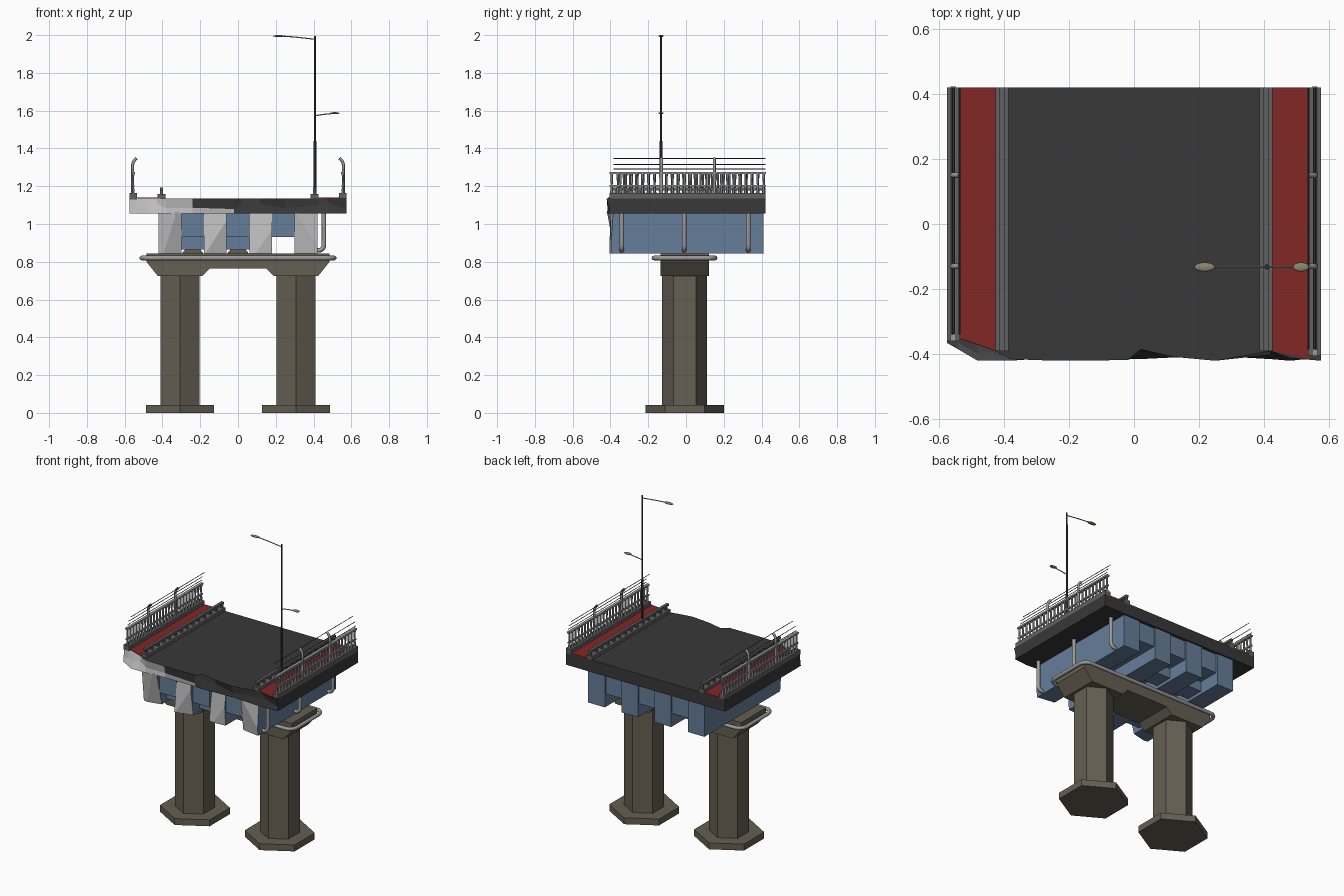
import bpy, bmesh, math, random
from mathutils import Vector, Matrix

if "Cube" in bpy.data.objects:
    bpy.data.objects.remove(bpy.data.objects["Cube"])

random.seed(4)


def material(name, r, g, b):
    m = bpy.data.materials.new(name)
    m.diffuse_color = (r, g, b, 1)
    m.use_nodes = True
    m.node_tree.nodes["Principled BSDF"].inputs["Base Color"].default_value = m.diffuse_color
    return m


ASPHALT = material("asphalt", 0.04, 0.04, 0.04)
RED = material("red_paving", 0.22, 0.02, 0.018)
BLUE = material("blue_steel", 0.13, 0.21, 0.32)
BROWN = material("brown_concrete", 0.13, 0.115, 0.085)
BROKEN = material("broken_concrete", 0.5, 0.5, 0.5)
CURB = material("curb_grey", 0.12, 0.12, 0.12)
METAL = material("metal", 0.33, 0.33, 0.33)
IRON = material("dark_iron", 0.05, 0.05, 0.05)
LAMP = material("lamp_glass", 0.26, 0.24, 0.16)


def finish(name, bm, *mats):
    bmesh.ops.recalc_face_normals(bm, faces=bm.faces)
    me = bpy.data.meshes.new(name)
    bm.to_mesh(me)
    bm.free()
    ob = bpy.data.objects.new(name, me)
    bpy.context.collection.objects.link(ob)
    for m in mats:
        me.materials.append(m)
    return ob


def add_box(bm, x0, x1, y0, y1, z0, z1):
    mat = Matrix.Translation(((x0 + x1) / 2, (y0 + y1) / 2, (z0 + z1) / 2)) \
        @ Matrix.Diagonal((x1 - x0, y1 - y0, z1 - z0, 1))
    bmesh.ops.create_cube(bm, size=1, matrix=mat)


def add_cone(bm, x, y, z0, z1, r0, r1, n, turn=0):
    mat = Matrix.Translation((x, y, (z0 + z1) / 2)) @ Matrix.Rotation(turn, 4, 'Z')
    bmesh.ops.create_cone(bm, cap_ends=True, segments=n, radius1=r0, radius2=r1,
                          depth=z1 - z0, matrix=mat)


def add_prism(bm, points, offset):
    vs = [bm.verts.new(p) for p in points]
    f = bm.faces.new(vs)
    ext = bmesh.ops.extrude_face_region(bm, geom=[f])
    bmesh.ops.translate(bm, vec=offset,
                        verts=[v for v in ext["geom"] if isinstance(v, bmesh.types.BMVert)])


def tube(name, paths, radius, mat, closed=False, sides=2):
    cu = bpy.data.curves.new(name, 'CURVE')
    cu.dimensions = '3D'
    cu.bevel_depth = radius
    cu.bevel_resolution = sides
    cu.use_fill_caps = True
    for path in paths:
        sp = cu.splines.new('POLY')
        sp.points.add(len(path) - 1)
        for p, co in zip(sp.points, path):
            p.co = (*co, 1)
        sp.use_cyclic_u = closed
    ob = bpy.data.objects.new(name, cu)
    bpy.context.collection.objects.link(ob)
    cu.materials.append(mat)
    bpy.ops.object.select_all(action='DESELECT')
    ob.select_set(True)
    bpy.context.view_layer.objects.active = ob
    bpy.ops.object.convert(target='MESH')
    bpy.ops.object.shade_smooth_by_angle(angle=math.radians(50))
    return ob


def arc(cx, cz, r, a0, a1, n=5):
    angles = [math.radians(a0 + (a1 - a0) * i / n) for i in range(n + 1)]
    return [(cx + r * math.cos(a), cz + r * math.sin(a)) for a in angles]


CY = -0.007
# hexagonal columns on hexagonal footings
for s, side in ((-1, "left"), (1, "right")):
    bm = bmesh.new()
    add_cone(bm, s * 0.307, CY, 0, 0.042, 0.208, 0.208, 6)
    finish(side + "_footing", bm, BROWN)
    bm = bmesh.new()
    add_cone(bm, s * 0.307, CY, 0.04, 0.74, 0.119, 0.119, 6)
    finish(side + "_column", bm, BROWN)

# pier cap with raised middle
half = [(0.15, 0.765), (0.19, 0.725), (0.425, 0.725), (0.485, 0.8), (0.485, 0.845)]
prof = half + [(-x, z) for x, z in reversed(half)]
bm = bmesh.new()
add_prism(bm, [(x, -0.135, z) for x, z in prof], (0, 0.257, 0))
for x in (-0.24, 0):
    add_prism(bm, [(x + dx, -0.1, z) for dx, z in
                   ((-0.06, 0.84), (0.06, 0.84), (0.04, 0.865), (-0.04, 0.865))], (0, 0.19, 0))
finish("pier_cap", bm, BROWN)

# service pipe looping around the cap
ring = []
for cx, cy, a in ((0.46, 0.105, 0), (-0.46, 0.105, 90), (-0.46, -0.12, 180), (0.46, -0.12, 270)):
    ring += [(x, y, 0.82) for x, y in arc(cx, cy, 0.05, a, a + 90)]
tube("cap_pipe", [ring], 0.012, METAL, closed=True)


# girders with fractured front ends
def fracture(bm, point, normal):
    cut = bmesh.ops.bisect_plane(bm, geom=bm.verts[:] + bm.edges[:] + bm.faces[:],
                                 plane_co=point, plane_no=normal, clear_outer=True)
    edges = [e for e in cut["geom_cut"] if isinstance(e, bmesh.types.BMEdge)]
    for f in bmesh.ops.edgeloop_fill(bm, edges=edges)["faces"]:
        f.material_index = 1


cuts = {-0.36: [(-0.385, 0.9, 0.45, -0.5), (-0.40, 0.97, -0.5, -0.2)],
        -0.12: [(-0.40, 0.95, -0.45, 0.3), (-0.40, 0.9, 0.5, -0.3)],
        0.12: [(-0.40, 0.98, 0.15, -0.15), (-0.39, 0.9, -0.5, 0.3)],
        0.36: [(-0.40, 0.98, 0.3, 0.15), (-0.39, 0.9, -0.3, -0.25)]}
for i, (x, planes) in enumerate(cuts.items()):
    bm = bmesh.new()
    add_box(bm, x - 0.06, x + 0.06, -0.415, 0.41, 0.845, 1.06)
    for y, z, nx, nz in planes:
        fracture(bm, Vector((x, y, z)), Vector((nx * 0.5, -1, nz * 0.5)))
    finish("girder_%d" % (i + 1), bm, BLUE, BROKEN)

# shallow panels and cross beams between girders
bm = bmesh.new()
for x in (-0.24, 0, 0.24):
    add_box(bm, x - 0.06, x + 0.06, -0.38, 0.40, 0.93, 1.06)
for x in (-0.24, 0):
    for y in (-0.25, 0.2):
        add_box(bm, x - 0.06, x + 0.06, y - 0.06, y + 0.06, 0.865, 0.94)
finish("cross_beams", bm, BLUE)

# road deck with jagged front edge: x, top y, bottom y
edge = [(-0.575, -0.355, -0.365), (-0.54, -0.35, -0.385), (-0.48, -0.37, -0.42), (-0.43, -0.388, -0.42),
        (-0.38, -0.415, -0.42), (-0.24, -0.42, -0.41), (-0.02, -0.418, -0.41), (0.02, -0.385, -0.415),
        (0.12, -0.408, -0.41), (0.25, -0.42, -0.405), (0.42, -0.39, -0.415), (0.48, -0.412, -0.42),
        (0.575, -0.42, -0.41)]
bm = bmesh.new()
rows = []
for x, yt, yb in edge:
    ym = (yt + yb) / 2 + random.uniform(-0.004, 0.012)
    zm = 1.095 + random.uniform(-0.02, 0.02)
    rows.append([bm.verts.new(p) for p in ((x, 0.42, 1.135), (x, yt, 1.135), (x, ym, zm),
                                           (x, yb, 1.055), (x, 0.42, 1.055))])
for a, b in zip(rows, rows[1:]):
    for k in range(5):
        n = (k + 1) % 5
        f = bm.faces.new((a[k], b[k], b[n], a[n]))
        if k in (1, 2) and (a[0].co.x < -0.3 or (k == 2 and a[0].co.x < -0.2)):
            f.material_index = 1
bm.faces.new(rows[0])
bm.faces.new(rows[-1])
finish("road_deck", bm, ASPHALT, BROKEN)

# red footways
for name, pts in (("left_footway", [(-0.54, -0.35), (-0.425, -0.388)]),
                  ("right_footway", [(0.42, -0.39), (0.54, -0.414)])):
    (xa, ya), (xb, yb) = pts
    bm = bmesh.new()
    add_prism(bm, [(xa, ya, 1.13), (xb, yb, 1.13), (xb, 0.42, 1.13), (xa, 0.42, 1.13)], (0, 0, 0.009))
    finish(name, bm, RED)

for s, side, y0 in ((-1, "left", -0.36), (1, "right", -0.405)):
    # low barrier between road and footway
    bx = s * 0.405
    yb = -0.39
    bm = bmesh.new()
    add_box(bm, bx - 0.02, bx + 0.02, yb, 0.42, 1.13, 1.158)
    finish(side + "_barrier_curb", bm, CURB)
    bm = bmesh.new()
    for i in range(14):
        y = yb + 0.02 + i * 0.06
        add_box(bm, bx - 0.007, bx + 0.007, y - 0.008, y + 0.008, 1.155, 1.185)
    add_box(bm, bx - 0.009, bx + 0.009, yb, 0.42, 1.178, 1.192)
    finish(side + "_barrier_rail", bm, CURB)

    # outer railing: curb, balusters, handrails
    rx = s * 0.555
    bm = bmesh.new()
    add_box(bm, rx - 0.02, rx + 0.02, y0, 0.42, 1.13, 1.163)
    finish(side + "_railing_curb", bm, CURB)
    bm = bmesh.new()
    count = 26
    for i in range(count):
        y = y0 + 0.012 + (0.40 - y0) * i / (count - 1)
        add_cone(bm, rx, y, 1.16, 1.205, 0.009, 0.005, 6)
        add_cone(bm, rx, y, 1.205, 1.268, 0.005, 0.007, 6)
    finish(side + "_balusters", bm, METAL)
    bm = bmesh.new()
    add_box(bm, rx - 0.009, rx + 0.009, y0, 0.423, 1.264, 1.275)
    add_box(bm, rx - 0.006, rx + 0.006, y0, 0.423, 1.198, 1.207)
    finish(side + "_handrails", bm, METAL)

    # tall posts hooked inwards, carrying wires
    hook = [(0.558, 1.15), (0.558, 1.29)] + arc(0.515, 1.31, 0.043, 0, 60, 4)
    tube(side + "_fence_posts", [[(s * x, y, z) for x, z in hook] for y in (-0.13, 0.15)], 0.008, METAL)
    wires = [(0.536, 1.347), (0.552, 1.315), (0.558, 1.29)]
    tube(side + "_fence_wires", [[(s * x, y0 + 0.02, z), (s * x, 0.42, z)] for x, z in wires],
         0.0025, IRON, sides=0)

# drain pipes on the right side
bend = [(0.455, 1.06), (0.455, 0.89)] + arc(0.425, 0.89, 0.03, 0, -90) + [(0.41, 0.86)]
tube("drain_pipes", [[(x, y, z) for x, z in bend] for y in (-0.34, -0.01, 0.33)], 0.012, METAL)

# street lamp: pole, two arms, two flat heads
LX, LY = 0.408, -0.132
bm = bmesh.new()
add_cone(bm, LX, LY, 1.13, 1.44, 0.008, 0.008, 10)
add_cone(bm, LX, LY, 1.44, 1.995, 0.0055, 0.005, 10)
finish("lamp_pole", bm, IRON)
tube("lamp_arms", [[(LX, LY, 1.978), (0.3, LY, 1.99), (0.22, LY, 1.996)],
                   [(LX, LY, 1.573), (0.45, LY, 1.58), (0.52, LY, 1.587)]], 0.003, METAL)
for name, x, z, rx in (("upper_lamp_head", 0.217, 1.995, 0.032), ("lower_lamp_head", 0.513, 1.587, 0.025)):
    bm = bmesh.new()
    bmesh.ops.create_uvsphere(bm, u_segments=16, v_segments=8, radius=1,
                              matrix=Matrix.Translation((x, LY, z)) @ Matrix.Diagonal((rx, 0.014, 0.005, 1)))
    for f in bm.faces:
        f.smooth = True
    finish(name, bm, LAMP)
